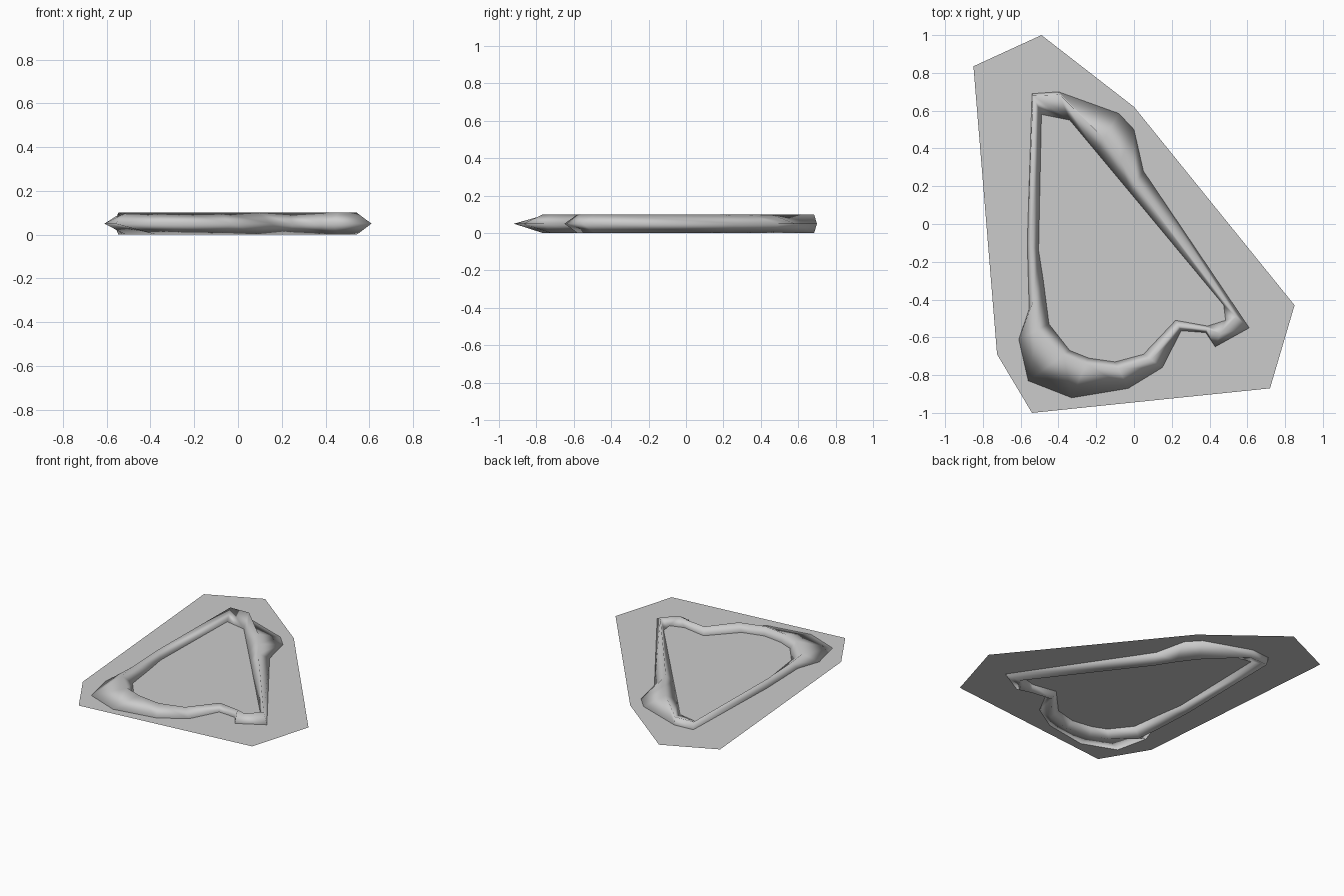
import bpy
import bmesh

cube = bpy.data.objects.get("Cube")
if cube:
    bpy.data.objects.remove(cube, do_unlink=True)

grey = bpy.data.materials.new("neutral grey")
grey.use_nodes = True
grey.diffuse_color = (0.6, 0.6, 0.6, 1)
grey.node_tree.nodes["Principled BSDF"].inputs["Base Color"].default_value = (0.6, 0.6, 0.6, 1)

MID, TOP = 0.05, 0.1


def finish(bm, name, smooth):
    mesh = bpy.data.meshes.new(name)
    for f in bm.faces:
        f.smooth = smooth
    bm.to_mesh(mesh)
    bm.free()
    mesh.materials.append(grey)
    obj = bpy.data.objects.new(name, mesh)
    bpy.context.collection.objects.link(obj)
    return obj


# Thin base sheet through the middle of the frame
outline = [(-0.85, 0.835), (-0.725, -0.69), (-0.54, -1), (0.72, -0.87),
           (0.85, -0.43), (0.0, 0.62), (-0.49, 1)]
bm = bmesh.new()
bm.faces.new([bm.verts.new((x, y, MID)) for x, y in outline])
finish(bm, "base_sheet", False)

# Frame stations: outer edge, inner edge, ridge position (0 = outer, 1 = inner)
stations = [
    ((-0.54, 0.69), (-0.49, 0.58), 0.1),
    ((-0.40, 0.70), (-0.34, 0.55), 0.1),
    ((-0.08, 0.585), (-0.20, 0.382), 0.65),
    ((0.00, 0.50), (-0.10, 0.262), 0.7),
    ((0.05, 0.28), (-0.02, 0.166), 0.6),
    ((0.61, -0.55), (0.475, -0.43), 0.5),
    ((0.43, -0.65), (0.485, -0.51), 0.5),
    ((0.38, -0.575), (0.39, -0.54), 0.5),
    ((0.25, -0.565), (0.22, -0.51), 0.5),
    ((0.15, -0.76), (0.05, -0.69), 0.6),
    ((-0.03, -0.87), (-0.10, -0.73), 0.75),
    ((-0.33, -0.92), (-0.24, -0.71), 0.85),
    ((-0.56, -0.83), (-0.34, -0.67), 0.85),
    ((-0.61, -0.61), (-0.45, -0.53), 0.6),
    ((-0.555, -0.45), (-0.48, -0.30), 0.3),
    ((-0.565, -0.10), (-0.505, -0.14), 0.3),
]

# Closed frame with a ridge above and below the sheet
bm = bmesh.new()
rings = []
for (ox, oy), (ix, iy), t in stations:
    rx, ry = ox + (ix - ox) * t, oy + (iy - oy) * t
    rings.append([bm.verts.new(p) for p in
                  ((ox, oy, MID), (rx, ry, TOP), (ix, iy, MID), (rx, ry, 0))])
for i, ring in enumerate(rings):
    nxt = rings[(i + 1) % len(rings)]
    for k in range(4):
        n = (k + 1) % 4
        bm.faces.new((ring[k], ring[n], nxt[n], nxt[k]))
bmesh.ops.recalc_face_normals(bm, faces=bm.faces[:])
finish(bm, "raised_frame", True)
